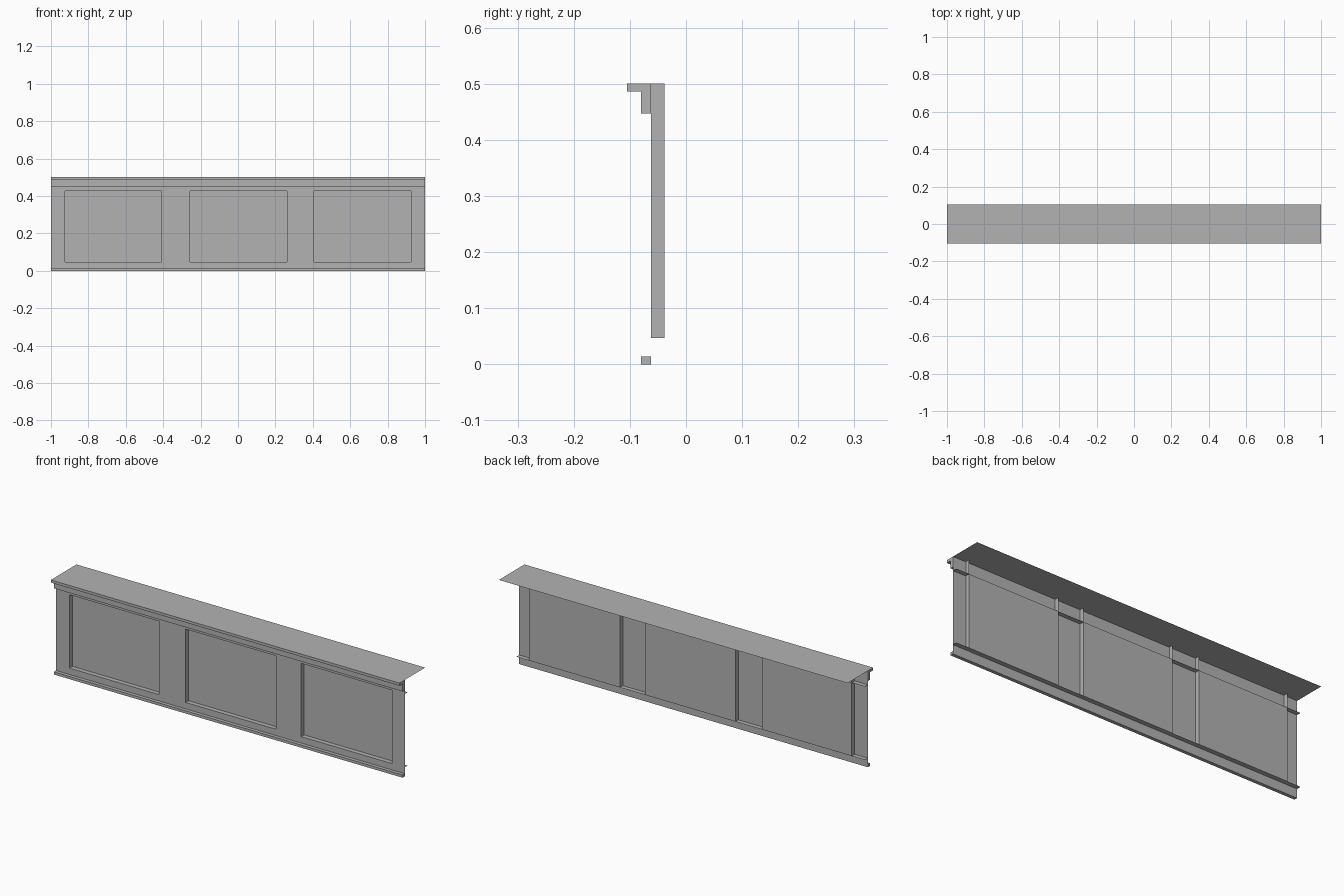
import bpy
import bmesh

if "Cube" in bpy.data.objects:
    bpy.data.objects.remove(bpy.data.objects["Cube"], do_unlink=True)

gray = bpy.data.materials.new("plain gray")
gray.use_nodes = True
gray.diffuse_color = (0.45, 0.45, 0.45, 1)
gray.node_tree.nodes["Principled BSDF"].inputs["Base Color"].default_value = gray.diffuse_color

# Shared dimensions
END, HEIGHT = 1.0, 0.5
WALL, BACK, TRIM, LIP = -0.062, -0.038, -0.08, -0.105
LOW, HIGH = 0.047, 0.427
OPENINGS = [(-0.924, -0.41), (-0.257, 0.261), (0.406, 0.926)]


def add_object(name, bm):
    mesh = bpy.data.meshes.new(name)
    bm.to_mesh(mesh)
    bm.free()
    mesh.materials.append(gray)
    obj = bpy.data.objects.new(name, mesh)
    bpy.context.collection.objects.link(obj)
    return obj


def quad(bm, *points):
    return bm.faces.new([bm.verts.new(p) for p in points])


def upright(bm, x0, x1, y, z0, z1):
    quad(bm, (x0, y, z0), (x1, y, z0), (x1, y, z1), (x0, y, z1))


def shelf(name, y0, y1, z):
    bm = bmesh.new()
    quad(bm, (-END, y0, z), (END, y0, z), (END, y1, z), (-END, y1, z))
    return add_object(name, bm)


def moulding(name, profile):
    """Extrude a closed y-z profile along the whole length."""
    bm = bmesh.new()
    face = bm.faces.new([bm.verts.new((-END, y, z)) for y, z in profile])
    result = bmesh.ops.extrude_face_region(bm, geom=[face])
    moved = [v for v in result["geom"] if isinstance(v, bmesh.types.BMVert)]
    bmesh.ops.translate(bm, verts=moved, vec=(2 * END, 0, 0))
    bmesh.ops.recalc_face_normals(bm, faces=bm.faces)
    return add_object(name, bm)


# Front sheet with three rectangular openings
bm = bmesh.new()
xs = [-END] + [x for pair in OPENINGS for x in pair] + [END]
zs = [0, LOW, HIGH, HEIGHT]
for i in range(len(xs) - 1):
    for j in range(len(zs) - 1):
        if not (i % 2 and j == 1):
            upright(bm, xs[i], xs[i + 1], WALL, zs[j], zs[j + 1])
bmesh.ops.remove_doubles(bm, verts=bm.verts, dist=0.0001)
add_object("front_frame", bm)

# Recessed panels and the upright walls on both sides of each
for number, (x0, x1) in enumerate(OPENINGS, 1):
    bm = bmesh.new()
    upright(bm, x0, x1, BACK, LOW, HIGH)
    add_object(f"recessed_panel_{number}", bm)
    bm = bmesh.new()
    quad(bm, (x0, WALL, LOW), (x0, BACK, LOW), (x0, BACK, HEIGHT), (x0, WALL, HEIGHT))
    quad(bm, (x1, BACK, LOW), (x1, WALL, LOW), (x1, WALL, HEIGHT), (x1, BACK, HEIGHT))
    add_object(f"recess_sides_{number}", bm)

# Full-length ledges closing the recesses, and the counter top
shelf("lower_ledge", WALL, BACK, LOW)
shelf("upper_ledge", WALL, BACK, HIGH)
shelf("counter_top", WALL, -LIP, HEIGHT)

# Trim along the bottom and under the counter edge
moulding("base_trim", [(TRIM, 0), (WALL, 0), (WALL, 0.014), (TRIM, 0.014)])
moulding("crown_trim", [(WALL, 0.447), (WALL, HEIGHT), (LIP, HEIGHT),
                        (LIP, 0.486), (TRIM, 0.486), (TRIM, 0.447)])
